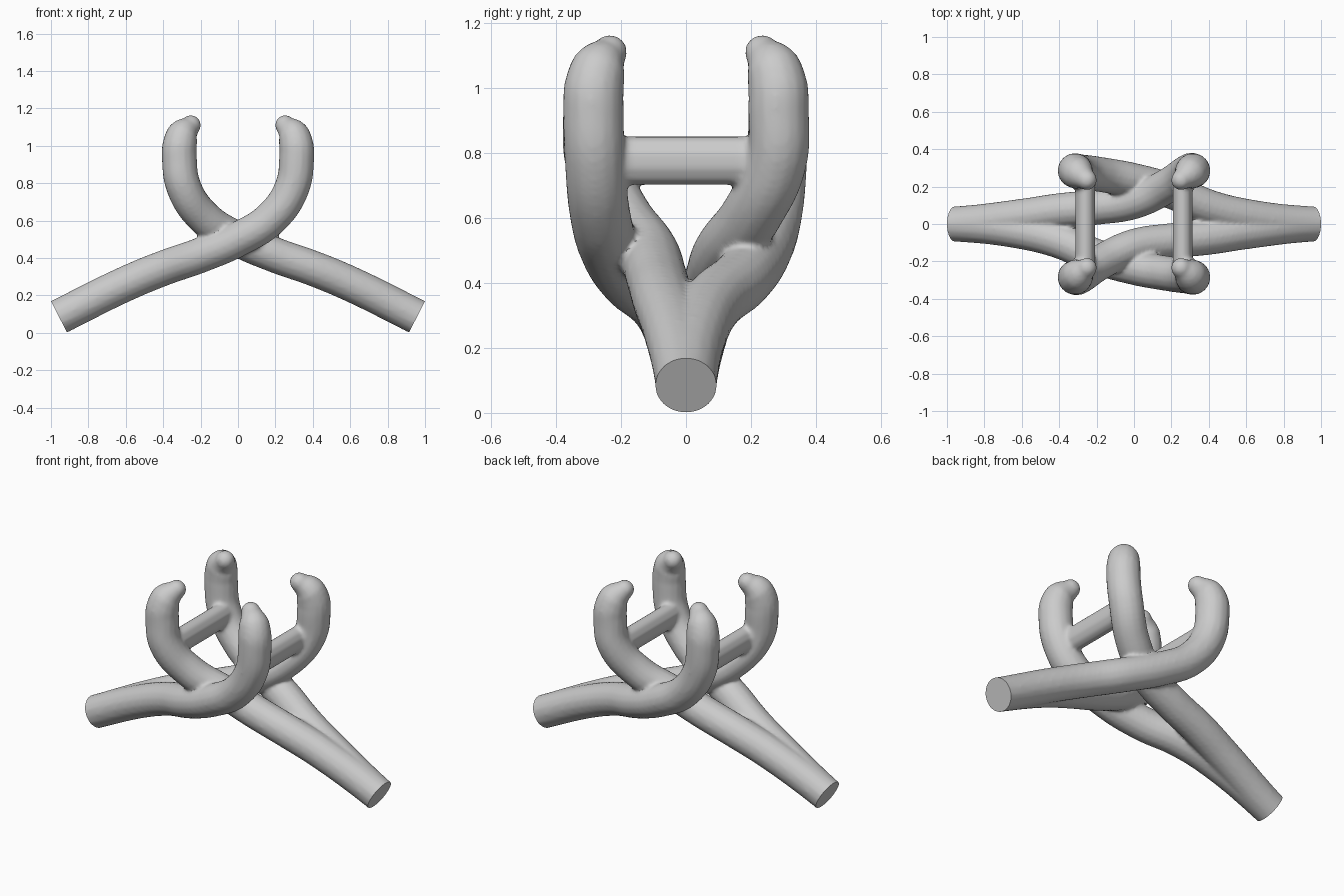
import bpy, bmesh, math
from mathutils import Vector

if "Cube" in bpy.data.objects:
    bpy.data.objects.remove(bpy.data.objects["Cube"])

R = 0.095
bm = bmesh.new()


def add_object(ob, rot):
    """Collect an object's final mesh, turned about z, then remove it."""
    bpy.context.collection.objects.link(ob)
    ob.rotation_euler.z = rot
    bpy.context.view_layer.update()
    me = bpy.data.meshes.new_from_object(ob.evaluated_get(bpy.context.evaluated_depsgraph_get()))
    me.transform(ob.matrix_world)
    bm.from_mesh(me)
    bpy.data.objects.remove(ob)


def arm(points, rot):
    """Round tube through (x, y, z, radius) points with a ball at its tip."""
    cu = bpy.data.curves.new("arm", 'CURVE')
    cu.dimensions = '3D'
    cu.bevel_depth = 1.0
    cu.bevel_resolution = 6
    cu.use_fill_caps = True
    cu.resolution_u = 8
    sp = cu.splines.new('BEZIER')
    sp.bezier_points.add(len(points) - 1)
    for bp, (x, y, z, r) in zip(sp.bezier_points, points):
        bp.co = (x, y, z)
        bp.radius = r
        bp.handle_left_type = bp.handle_right_type = 'AUTO'
    add_object(bpy.data.objects.new("arm", cu), rot)
    x, y, z, r = points[-1]
    ball = bmesh.ops.create_icosphere(bm, subdivisions=3, radius=r)["verts"]
    turn = Vector((x, y, z))
    if rot:
        turn = Vector((-x, -y, z))
    bmesh.ops.translate(bm, verts=ball, vec=turn)


# Shared upper prong: rises, then hooks inward
def prong(s):
    return [(0.29, s * 0.28, 0.78, 0.094), (0.314, s * 0.285, 0.94, 0.094),
            (0.312, s * 0.283, 1.00, 0.093), (0.295, s * 0.268, 1.06, 0.086),
            (0.252, s * 0.235, 1.11, 0.054)]


outer = [(-1.05, 0, 0.038, R), (-0.957, 0, 0.085, R), (-0.6, -0.04, 0.262, R),
         (-0.4, -0.09, 0.345, R), (-0.2, -0.175, 0.415, R), (0, -0.232, 0.50, 0.094),
         (0.18, -0.265, 0.615, 0.094)] + prong(-1)
inner = [(-1.05, 0, 0.038, R), (-0.957, 0, 0.085, R), (-0.6, 0.04, 0.262, R),
         (-0.4, 0.07, 0.345, R), (-0.2, 0.09, 0.415, R), (0, 0.12, 0.50, 0.094),
         (0.18, 0.205, 0.615, 0.094)] + prong(1)

# Two crossing pairs of arms, one pair turned half way round
for rot in (0, math.pi):
    arm(outer, rot)
    arm(inner, rot)

# Cross bars joining the prongs
for sx in (-1, 1):
    bar = bmesh.ops.create_cone(bm, cap_ends=True, segments=10, radius1=1, radius2=1, depth=0.5)["verts"]
    for v in bar:
        x, y, z = v.co
        v.co = (sx * 0.26 + x * 0.055, z, 0.777 + y * 0.077)

# Fuse everything into one softly blended body
mesh = bpy.data.meshes.new("crossed_stand")
bm.to_mesh(mesh)
bm.free()
stand = bpy.data.objects.new("crossed_stand", mesh)
bpy.context.collection.objects.link(stand)
rm = stand.modifiers.new("fuse", 'REMESH')
rm.mode = 'VOXEL'
rm.voxel_size = 0.011
sm = stand.modifiers.new("soften", 'SMOOTH')
sm.factor = 0.5
sm.iterations = 5
bpy.context.view_layer.update()
fused = bpy.data.meshes.new_from_object(stand.evaluated_get(bpy.context.evaluated_depsgraph_get()))
stand.modifiers.clear()

# Flat cut feet
bm = bmesh.new()
bm.from_mesh(fused)
for s in (-1, 1):
    geom = bm.verts[:] + bm.edges[:] + bm.faces[:]
    cut = bmesh.ops.bisect_plane(bm, geom=geom, plane_co=(s * 0.957, 0, 0.085),
                                 plane_no=(s * 0.89, 0, -0.456), clear_outer=True)
    rim = [e for e in cut["geom_cut"] if isinstance(e, bmesh.types.BMEdge)]
    bmesh.ops.holes_fill(bm, edges=rim, sides=0)
bmesh.ops.recalc_face_normals(bm, faces=bm.faces)
bm.to_mesh(fused)
bm.free()
stand.data = fused
bpy.context.view_layer.objects.active = stand
stand.select_set(True)
bpy.ops.object.shade_smooth_by_angle(angle=math.radians(40))
